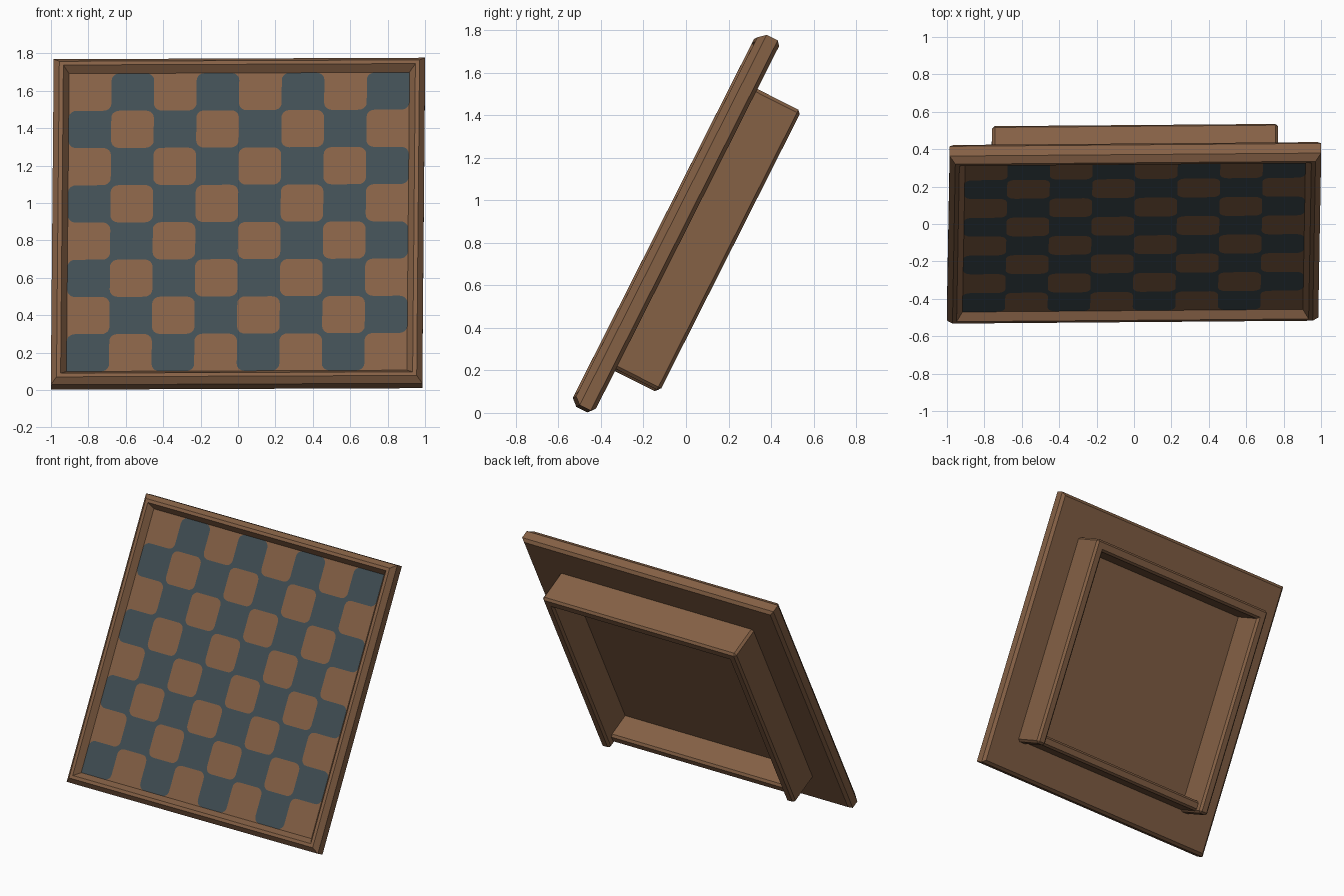
import bpy, bmesh, math
from mathutils import Vector

if "Cube" in bpy.data.objects:
    bpy.data.objects.remove(bpy.data.objects["Cube"])

TILT = math.radians(26.8)
S, C = math.sin(TILT), math.cos(TILT)


def place(x, u, n):
    """Board coordinates (across, up the slope, out of the front) to world, with a slight hand-made skew."""
    return Vector((x + 0.008 * (u - 0.78),
                   S * u - C * n + 0.008 * x,
                   C * u + S * n + 0.004 * x))


def material(name, rgb):
    m = bpy.data.materials.new(name)
    m.diffuse_color = (*rgb, 1)
    m.use_nodes = True
    m.node_tree.nodes["Principled BSDF"].inputs["Base Color"].default_value = m.diffuse_color
    return m


WOOD = material("brown wood", (0.235, 0.119, 0.060))
SLATE = material("slate blue", (0.053, 0.076, 0.089))


def finish(name, bm, mats):
    me = bpy.data.meshes.new(name)
    bm.to_mesh(me)
    bm.free()
    for m in mats:
        me.materials.append(m)
    ob = bpy.data.objects.new(name, me)
    bpy.context.collection.objects.link(ob)
    return ob


# Tray: rectangular loops (inset, height) bridged from the back face over the rim to the recess
HX, U0, U1 = 0.993, -0.2, 1.75
PROFILE = [(0.02, 0.392), (0, 0.41), (0, 0.468), (0.03, 0.502), (0.052, 0.502), (0.083, 0.46)]
bm = bmesh.new()
loops = []
for d, n in PROFILE:
    x, a, b = HX - d, U0 + d, U1 - d
    loops.append([bm.verts.new(place(px, pu, n)) for px, pu in ((-x, a), (x, a), (x, b), (-x, b))])
bm.faces.new(loops[0][::-1])
for lo, hi in zip(loops, loops[1:]):
    for i in range(4):
        j = (i + 1) % 4
        bm.faces.new((lo[i], lo[j], hi[j], hi[i]))
finish("board_tray", bm, [WOOD])

# Checkered panel: 8 x 8 cells whose rounded corners take the neighbour's colour
N, D, LEVEL = 8, 0.083, 0.46
PX, PA, PB = HX - D, U0 + D, U1 - D
CW, CH = 2 * PX / N, (PB - PA) / N
R, STEPS = 0.042, 5
bm = bmesh.new()


def face(points, index):
    f = bm.faces.new([bm.verts.new(place(p.x, p.y, LEVEL)) for p in points])
    f.material_index = index


for col in range(N):
    for row in range(N):
        blue = (col + row) % 2 == 0
        grid = [(col, row), (col + 1, row), (col + 1, row + 1), (col, row + 1)]
        pts = [Vector((-PX + i * CW, PA + j * CH)) for i, j in grid]
        outline = []
        for k, (i, j) in enumerate(grid):
            p = pts[k]
            edge_x, edge_y = i in (0, N), j in (0, N)
            on_border = edge_x or edge_y
            # brown is rounded inside the board, blue is rounded along the border
            if (edge_x and edge_y) or blue != on_border:
                outline.append(p)
                continue
            a = (pts[k - 1] - p).normalized()
            b = (pts[(k + 1) % 4] - p).normalized()
            arc = []
            for s in range(STEPS + 1):
                t = math.pi / 2 * s / STEPS
                arc.append(p + R * (a + b) - R * (b * math.cos(t) + a * math.sin(t)))
            outline += arc
            for q0, q1 in zip(arc, arc[1:]):
                face((p, q1, q0), 0 if blue else 1)
        face(outline, 1 if blue else 0)
bmesh.ops.remove_doubles(bm, verts=bm.verts, dist=1e-5)
finish("checkered_panel", bm, [WOOD, SLATE])


# Hollow support frame behind the board
def plank(name, x0, x1, u0, u1, n0, n1, bevel=0.015):
    bm = bmesh.new()
    bmesh.ops.create_cube(bm, size=1)
    for v in bm.verts:
        v.co = place(x0 + (v.co.x + 0.5) * (x1 - x0),
                     u0 + (v.co.y + 0.5) * (u1 - u0),
                     n0 + (v.co.z + 0.5) * (n1 - n0))
    bmesh.ops.bevel(bm, geom=bm.edges[:], offset=bevel, segments=1, affect='EDGES')
    finish(name, bm, [WOOD])


plank("frame_top", -0.765, 0.765, 1.43, 1.505, 0.16, 0.41)
for side, name in ((-1, "frame_side_left"), (1, "frame_side_right")):
    xs = sorted((side * 0.695, side * 0.765))
    plank(name, xs[0], xs[1], 0.03, 1.46, 0.16, 0.41)
plank("frame_bottom", -0.71, 0.71, 0.04, 0.11, 0.21, 0.41)
